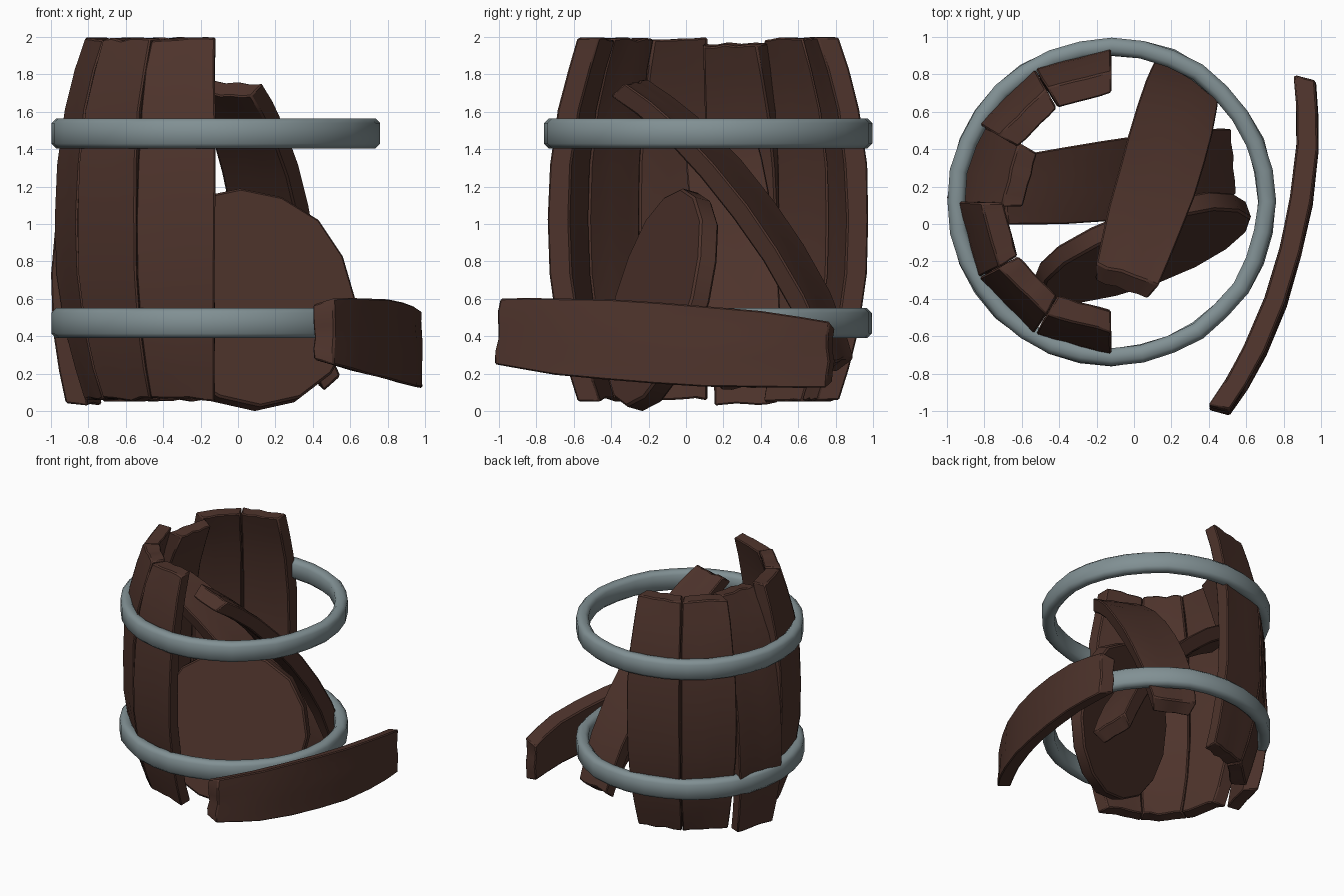
import bpy, bmesh, math, random
from mathutils import Vector, Matrix

if "Cube" in bpy.data.objects:
    bpy.data.objects.remove(bpy.data.objects["Cube"])

random.seed(7)
CX, CY = -0.12, 0.12          # barrel axis
HALF = math.radians(15)       # half the angle covered by one stave
LENGTH = 1.95
UP = Vector((0, 0, 1))


def material(name, rgb):
    m = bpy.data.materials.new(name)
    m.diffuse_color = (*rgb, 1)
    m.use_nodes = True
    m.node_tree.nodes["Principled BSDF"].inputs["Base Color"].default_value = m.diffuse_color
    return m


WOOD = material("dark_brown_wood", (0.077, 0.034, 0.025))
IRON = material("grey_iron", (0.22, 0.28, 0.295))


def make(name, verts, faces, mat, matrix, bevel, angle=35):
    me = bpy.data.meshes.new(name)
    me.from_pydata(verts, [], faces)
    bm = bmesh.new()
    bm.from_mesh(me)
    bmesh.ops.recalc_face_normals(bm, faces=bm.faces)
    bm.to_mesh(me)
    bm.free()
    me.materials.append(mat)
    ob = bpy.data.objects.new(name, me)
    bpy.context.collection.objects.link(ob)
    ob.matrix_world = matrix
    bpy.ops.object.select_all(action='DESELECT')
    ob.select_set(True)
    bpy.context.view_layer.objects.active = ob
    bpy.ops.object.shade_smooth_by_angle(angle=math.radians(angle))
    if bevel:
        b = ob.modifiers.new("worn_edges", 'BEVEL')
        b.width = bevel
        b.segments = 1
        b.limit_method = 'ANGLE'
        b.angle_limit = math.radians(40)
    return ob


def frame(origin, outward, along):
    """Matrix with local Y = outward, local Z = along."""
    z = along.normalized()
    y = (outward - z * outward.dot(z)).normalized()
    x = y.cross(z)
    m = Matrix((x, y, z)).transposed().to_4x4()
    m.translation = origin
    return m


# Bulging stave: (position along length, radius of the outer corners)
PROFILE = [(-1, 0.70), (-0.82, 0.755), (-0.6, 0.81), (-0.3, 0.85), (0, 0.86),
           (0.3, 0.85), (0.6, 0.81), (0.82, 0.755), (1, 0.70)]
ACROSS = (-1, -0.6, -0.2, 0.2, 0.6, 1)
N = len(ACROSS)


def stave(name, matrix, length=LENGTH):
    verts, faces = [], []
    n = len(PROFILE)
    chips = {e: [random.uniform(0, 0.02) for _ in ACROSS] for e in (0, n - 1)}
    for i, (t, r) in enumerate(PROFILE):
        skew = random.uniform(-0.004, 0.004)
        for rad, order in ((r, range(N)), (r - 0.12, range(N - 1, -1, -1))):
            for k in order:
                z = t * length / 2
                if i in chips:
                    z -= math.copysign(chips[i][k], t)
                w = rad * math.sin(HALF) - 0.003
                wob = random.uniform(-0.004, 0.004)
                verts.append((ACROSS[k] * w + skew, rad * math.cos(HALF) + wob, z))
    for i in range(n - 1):
        for k in range(2 * N):
            a, b = i * 2 * N + k, i * 2 * N + (k + 1) % (2 * N)
            faces.append((a, b, b + 2 * N, a + 2 * N))
    for s in (0, (n - 1) * 2 * N):
        faces += [(s + k, s + k + 1, s + 2 * N - 2 - k, s + 2 * N - 1 - k)
                  for k in range(N - 1)]
    return make(name, verts, faces, WOOD, matrix, 0.009)


# Standing staves: left half of the barrel, one of them knocked askew
for i in range(6):
    a = math.radians(105 + 30 * i)
    radial = Vector((math.cos(a), math.sin(a), 0))
    origin = Vector((CX, CY, 1.025))
    along = UP.copy()
    if i == 2:
        tilt = math.radians(6.5)
        along = UP * math.cos(tilt) - radial * math.sin(tilt)
        origin += radial * 0.002 - UP * 0.095
    stave(f"standing_stave_{i + 1}", frame(origin, radial, along))


# Loose staves, each given by its two end centres and its convex side
def loose_stave(name, a, b, outward):
    a, b = Vector(a), Vector(b)
    m = frame((a + b) / 2, Vector(outward), b - a)
    m.translation -= m.col[1].to_3d() * 0.615
    return stave(name, m, (b - a).length + 0.03)


loose_stave("fallen_stave", (0.455, -0.99, 0.42), (0.91, 0.77, 0.30), (1, -0.25, 0.03))
loose_stave("leaning_stave_back", (0.27, 0.79, 0.24), (-0.05, -0.31, 1.72), (0.3, 0.75, 0.6))
loose_stave("leaning_stave_left", (0.485, 0.33, 0.16), (-0.73, 0.17, 1.49), (0.7, 0.0, 0.7))

# Barrel lid leaning inside
yaw, lean = math.radians(20), math.radians(15)
back = Vector((-math.sin(yaw), math.cos(yaw), 0))
lid_up = UP * math.cos(lean) + back * math.sin(lean)
SIDES = 16
rim = []
for k in range(SIDES):
    a = 2 * math.pi * k / SIDES
    r = 0.6 + random.uniform(-0.01, 0.01)
    rim.append((r * math.cos(a), r * math.sin(a)))
verts = [(x, s * 0.055, z) for s in (-1, 1) for x, z in rim]
faces = [tuple(range(SIDES)), tuple(range(SIDES, 2 * SIDES))]
faces += [(k, (k + 1) % SIDES, (k + 1) % SIDES + SIDES, k + SIDES) for k in range(SIDES)]
make("barrel_lid", verts, faces, WOOD,
     frame(Vector((0.05, -0.125, 0.595)), back, lid_up), 0.012)

# Iron hoops: chamfered band revolved around the barrel axis
BAND = [(0.785, -0.055), (0.81, -0.08), (0.855, -0.08), (0.88, -0.055),
        (0.88, 0.055), (0.855, 0.08), (0.81, 0.08), (0.785, 0.055)]
SEG = 32
for name, z in (("lower_hoop", 0.47), ("upper_hoop", 1.485)):
    verts, faces = [], []
    for i in range(SEG):
        a = 2 * math.pi * i / SEG
        dent = random.uniform(-0.008, 0.002)
        verts += [((r + dent) * math.cos(a), (r + dent) * math.sin(a), h) for r, h in BAND]
        for k in range(8):
            j, q = (i + 1) % SEG, (k + 1) % 8
            faces.append((i * 8 + k, i * 8 + q, j * 8 + q, j * 8 + k))
    make(name, verts, faces, IRON, Matrix.Translation((CX, CY, z)), 0, 50)
